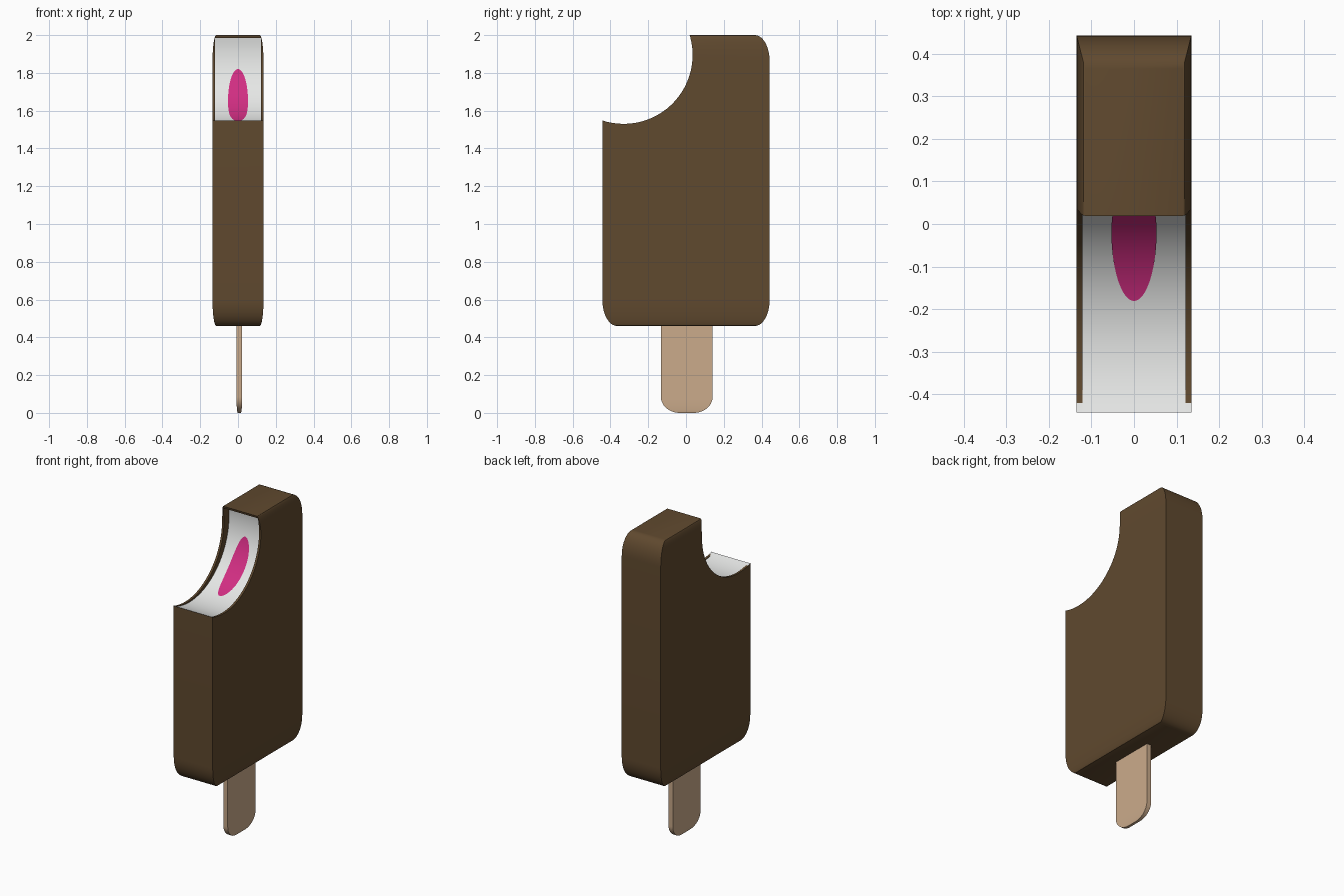
import bpy, bmesh, math

if "Cube" in bpy.data.objects:
    bpy.data.objects.remove(bpy.data.objects["Cube"])


def material(name, rgb):
    m = bpy.data.materials.new(name)
    m.diffuse_color = (*rgb, 1)
    m.use_nodes = True
    m.node_tree.nodes["Principled BSDF"].inputs["Base Color"].default_value = m.diffuse_color
    return m


CHOC = material("chocolate brown", (0.117, 0.067, 0.028))
CREAM = material("vanilla white", (0.80, 0.81, 0.80))
BERRY = material("berry pink", (0.64, 0.027, 0.225))
WOOD = material("light wood", (0.60, 0.41, 0.26))


def make_object(name, bm, *mats):
    me = bpy.data.meshes.new(name)
    bm.to_mesh(me)
    bm.free()
    ob = bpy.data.objects.new(name, me)
    bpy.context.collection.objects.link(ob)
    for m in mats:
        me.materials.append(m)
    return ob


def smooth(ob):
    bpy.ops.object.select_all(action='DESELECT')
    ob.select_set(True)
    bpy.context.view_layer.objects.active = ob
    bpy.ops.object.shade_smooth_by_angle(angle=math.radians(30))


def loft(name, cx, cy, levels, mat):
    """Solid from a stack of rectangles given as (half x, half y, z)."""
    bm = bmesh.new()
    rings = [[bm.verts.new((cx + sx * hx, cy + sy * hy, z))
              for sx, sy in ((-1, -1), (1, -1), (1, 1), (-1, 1))]
             for hx, hy, z in levels]
    for a, b in zip(rings, rings[1:]):
        for i in range(4):
            j = (i + 1) % 4
            bm.faces.new((a[i], a[j], b[j], b[i]))
    bm.faces.new(rings[0][::-1])
    bm.faces.new(rings[-1])
    return make_object(name, bm, mat)


def rounded_end(hx, hy, z_end, dx, dy, dz, n=10):
    """Levels of a quarter-ellipse rounding, from the end inwards."""
    out = []
    for i in range(n + 1):
        a = math.pi / 2 * i / n
        out.append((hx - dx * (1 - math.sin(a)), hy - dy * (1 - math.sin(a)),
                    z_end + dz * (1 - math.cos(a))))
    return out


def bite_cutter(name, cy, cz, r, half_x, z_max, n=48):
    """Round prism along x, cut flat at z_max."""
    over = math.asin((z_max - cz) / r)
    bm = bmesh.new()
    sides = []
    for x in (-half_x, half_x):
        sides.append([])
        for i in range(n + 1):
            a = math.pi - over + (math.pi + 2 * over) * i / n
            sides[-1].append(bm.verts.new((x, cy + r * math.cos(a), cz + r * math.sin(a))))
    a, b = sides
    for i in range(n + 1):
        j = (i + 1) % (n + 1)
        bm.faces.new((a[i], a[j], b[j], b[i]))
    bm.faces.new(a)
    bm.faces.new(b)
    bmesh.ops.recalc_face_normals(bm, faces=bm.faces)
    ob = make_object(name, bm)
    ob.hide_render = True
    return ob


# Chocolate-coated bar with rounded top and bottom
HX, HY = 0.135, 0.443
bottom = rounded_end(HX, HY, 0.46, 0.02, 0.078, 0.14)
top = rounded_end(HX, HY, 2.0, 0.02, 0.078, -0.14)[::-1]
bar = loft("ice_cream_bar", 0, 0, bottom + top, CHOC)
bar.data.materials.append(CREAM)

# Bite through the coating, then a deeper bite into the filling
IY, IZ, IR = -0.305, 1.912, 0.39
cutters = [bite_cutter("coating_bite", -0.33, 1.895, 0.365, 0.3, 2.05),
           bite_cutter("filling_bite", IY, IZ, IR, 0.1215, 1.986)]
bpy.context.view_layer.objects.active = bar
for c in cutters:
    mod = bar.modifiers.new("bite", 'BOOLEAN')
    mod.operation = 'DIFFERENCE'
    mod.solver = 'EXACT'
    mod.object = c
    bpy.ops.object.modifier_apply(modifier=mod.name)
    bpy.data.objects.remove(c)

# The bitten surface shows the white filling, and so does the front lip
for p in bar.data.polygons:
    p.material_index = 0
    if abs(p.normal.x) > 0.5:
        continue
    d = math.hypot(p.center.y - IY, p.center.z - IZ)
    inner = abs(d - IR) < 0.003 and abs(p.center.x) < 0.05
    lip = p.center.y < -0.415 and p.center.z > 1.5 and p.normal.z > 0.5
    if inner or lip:
        p.material_index = 1
smooth(bar)

# Pink centre: thin oval lying on the bitten surface
bm = bmesh.new()
rows, n = [], 32
for i in range(n + 1):
    t = -math.cos(math.pi * i / n)
    a = math.radians(47.5 + 28.8 * t)
    w = 0.053 * max(1 - abs(t) ** 2.2, 0.0001) ** 0.5
    y, z = IY + (IR - 0.003) * math.sin(a), IZ - (IR - 0.003) * math.cos(a)
    rows.append([bm.verts.new((s * w, y, z)) for s in (-1, 1)])
for p, q in zip(rows, rows[1:]):
    bm.faces.new((p[0], p[1], q[1], q[0]))
smooth(make_object("berry_centre", bm, BERRY))

# Wooden stick with rounded lower end
stick = rounded_end(0.015, 0.137, 0.0, 0.007, 0.1, 0.085)
smooth(loft("stick", 0.007, 0.004, stick + [(0.015, 0.137, 0.5)], WOOD))
